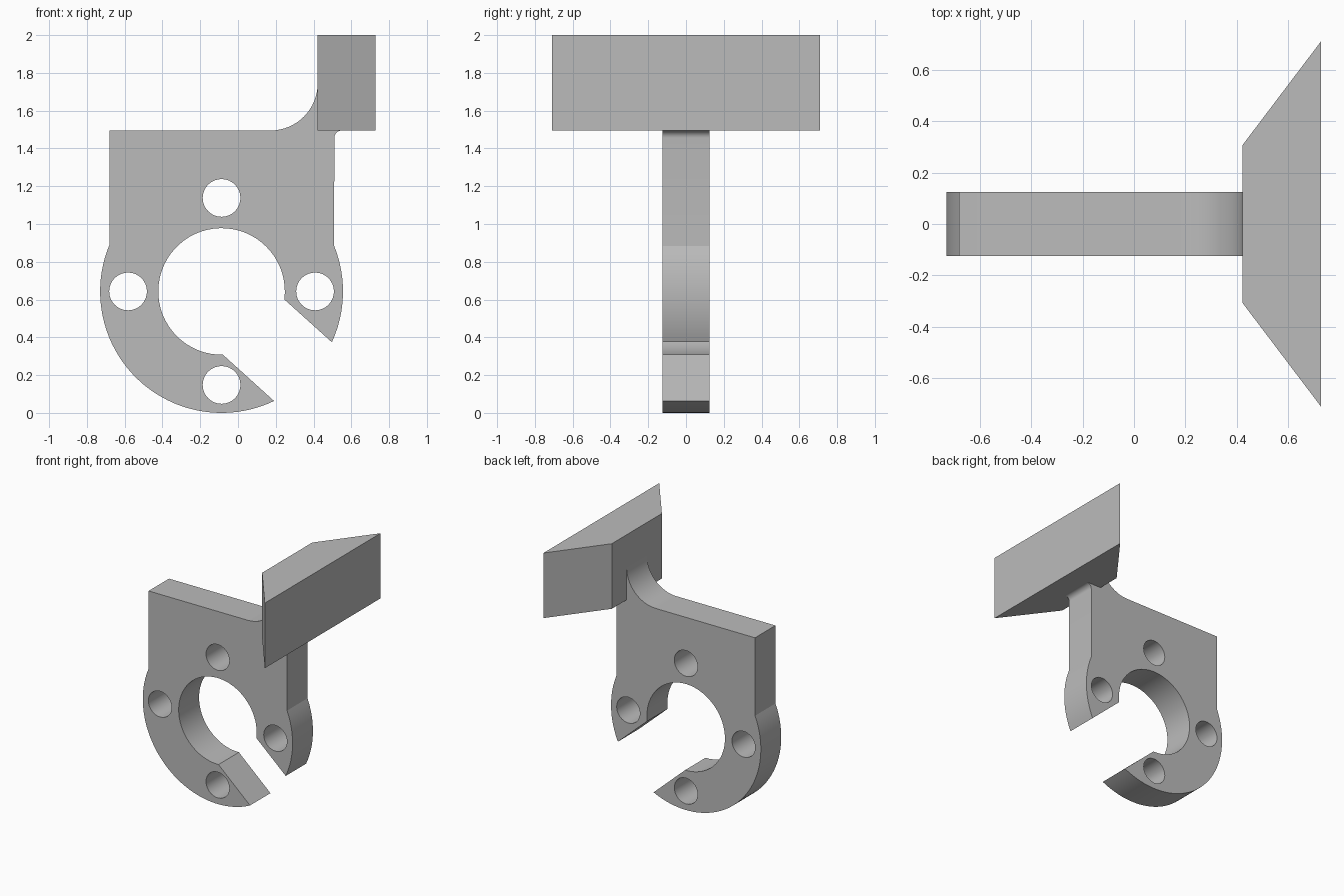
import bpy
import bmesh
from math import cos, sin, radians, degrees, atan2
from mathutils import Matrix

default = bpy.data.objects.get("Cube")
if default:
    bpy.data.objects.remove(default, do_unlink=True)

CX, CZ = -0.087, 0.643          # centre of the ring
R_OUT, R_IN = 0.643, 0.335
TOP = 1.495                     # top of the plate, underside of the wedge
HALF = 0.125                    # half the plate thickness

grey = bpy.data.materials.new("light grey")
grey.use_nodes = True
color = (0.5, 0.5, 0.5, 1)
grey.diffuse_color = color
grey.node_tree.nodes["Principled BSDF"].inputs["Base Color"].default_value = color


def arc(cx, cz, r, start, end, steps):
    """Points on an arc in the x-z plane, angles in degrees."""
    angles = [radians(start + (end - start) * i / steps) for i in range(steps + 1)]
    return [(cx + r * cos(a), cz + r * sin(a)) for a in angles]


def ring_angle(x, z):
    return degrees(atan2(z - CZ, x - CX))


def make_object(name, bm):
    bmesh.ops.recalc_face_normals(bm, faces=bm.faces)
    mesh = bpy.data.meshes.new(name)
    bm.to_mesh(mesh)
    bm.free()
    mesh.materials.append(grey)
    obj = bpy.data.objects.new(name, mesh)
    bpy.context.collection.objects.link(obj)
    return obj


def prism(name, points, vector):
    """Extrude a closed outline of 3D points."""
    bm = bmesh.new()
    face = bm.faces.new([bm.verts.new(p) for p in points])
    new = bmesh.ops.extrude_face_region(bm, geom=[face])["geom"]
    verts = [g for g in new if isinstance(g, bmesh.types.BMVert)]
    bmesh.ops.translate(bm, verts=verts, vec=vector)
    return make_object(name, bm)


# Plate outline: open ring, square shoulders and filleted neck
outline = arc(CX, CZ, R_OUT, ring_angle(0.19, 0.065), ring_angle(-0.68, 0.89) - 360, 40)
outline += [(-0.68, TOP)]
outline += arc(0.172, TOP + 0.25, 0.25, -90, 0, 16)
outline += [(0.55, TOP + 0.25), (0.55, TOP + 0.005)]
outline += arc(0.55, TOP - 0.04, 0.04, 90, 180, 8)
outline += arc(CX, CZ, R_OUT, ring_angle(0.51, 0.885), ring_angle(0.495, 0.375), 12)
outline += arc(CX, CZ, R_IN, ring_angle(0.25, 0.6), ring_angle(-0.08, 0.31) + 360, 48)
plate = prism("mounting_plate", [(x, -HALF, z) for x, z in outline], (0, 2 * HALF, 0))

# Four bolt holes around the ring
bm = bmesh.new()
for k in range(4):
    a = radians(90 * k)
    place = Matrix.Translation((CX + 0.495 * cos(a), 0, CZ + 0.495 * sin(a)))
    bmesh.ops.create_cone(bm, cap_ends=True, segments=32, radius1=0.1, radius2=0.1,
                          depth=4 * HALF, matrix=place @ Matrix.Rotation(radians(90), 4, "X"))
cutter = make_object("hole_cutter", bm)
cutter.hide_render = True
holes = plate.modifiers.new("holes", "BOOLEAN")
holes.operation = "DIFFERENCE"
holes.solver = "EXACT"
holes.object = cutter
bpy.ops.object.select_all(action="DESELECT")
bpy.context.view_layer.objects.active = plate
plate.select_set(True)
bpy.ops.object.modifier_apply(modifier=holes.name)
bpy.data.objects.remove(cutter, do_unlink=True)
bpy.ops.object.shade_smooth_by_angle(angle=radians(20))

# Dovetail wedge at the top
prism("dovetail_wedge",
      [(0.422, -0.307, TOP), (0.727, -0.71, TOP), (0.727, 0.71, TOP), (0.422, 0.307, TOP)],
      (0, 0, 2 - TOP))
